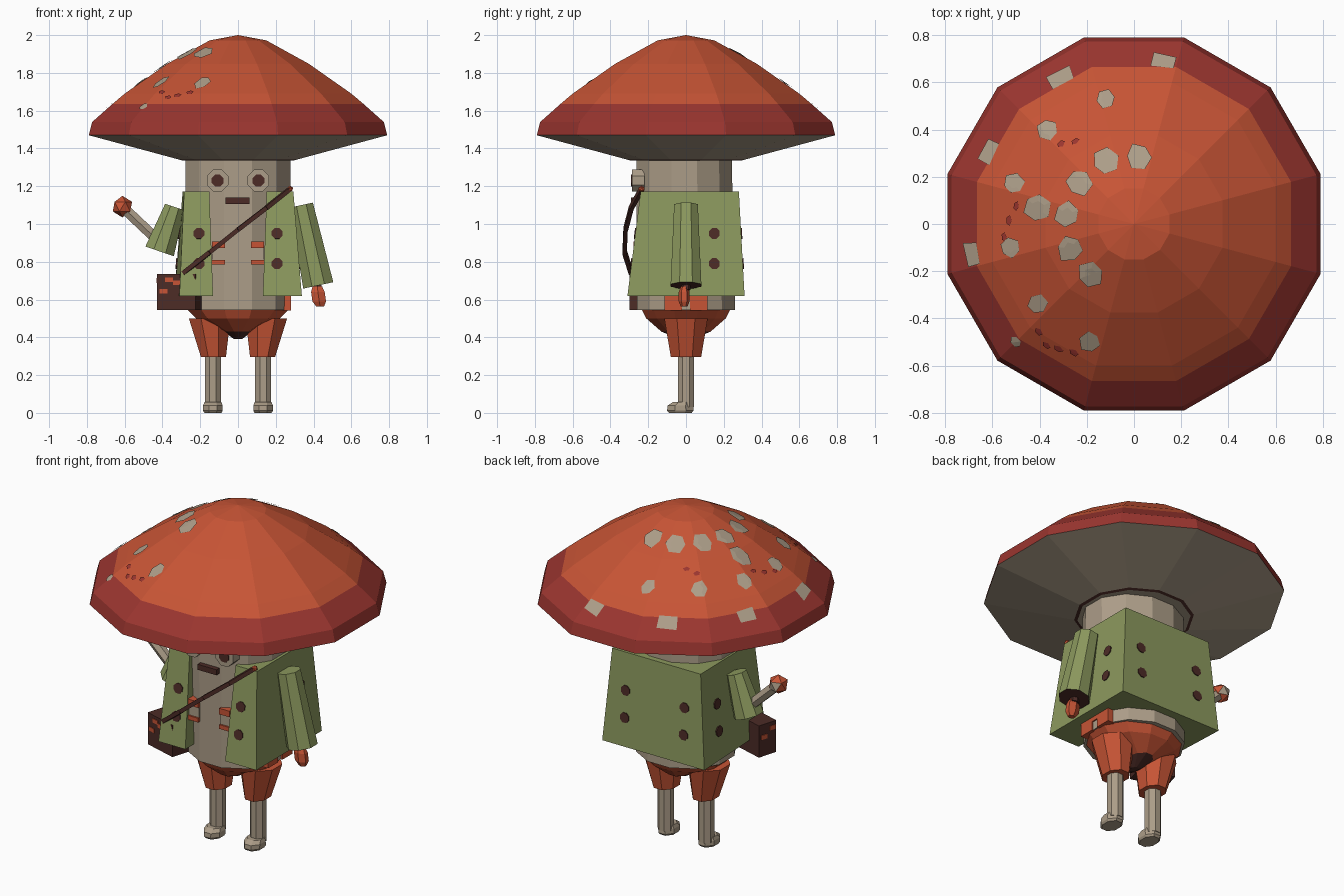
import bpy, bmesh, math, random
from mathutils import Vector, Matrix

random.seed(4)
cube = bpy.data.objects.get("Cube")
if cube:
    bpy.data.objects.remove(cube, do_unlink=True)


def material(name, *srgb):
    rgba = [((c / 255 + 0.055) / 1.055) ** 2.4 for c in srgb] + [1]
    m = bpy.data.materials.new(name)
    m.use_nodes = True
    m.diffuse_color = rgba
    m.node_tree.nodes["Principled BSDF"].inputs["Base Color"].default_value = rgba
    return m


ORANGE = material("burnt orange", 199, 84, 53)
RED = material("deep red", 154, 53, 47)
BEIGE = material("pale beige", 172, 157, 136)
GREEN = material("olive green", 140, 153, 94)
BROWN = material("dark brown", 76, 43, 38)


def finish(name, bm, *mats):
    bmesh.ops.recalc_face_normals(bm, faces=bm.faces)
    me = bpy.data.meshes.new(name)
    bm.to_mesh(me)
    bm.free()
    for m in mats:
        me.materials.append(m)
    ob = bpy.data.objects.new(name, me)
    bpy.context.collection.objects.link(ob)
    return ob


def loft(name, rings, *mats, rule=None):
    """Skin equal-length rings of points, cap both ends; rule(i) colours band i."""
    bm = bmesh.new()
    vs = [[bm.verts.new(p) for p in ring] for ring in rings]
    n = len(vs[0])
    for i in range(len(vs) - 1):
        for j in range(n):
            k = (j + 1) % n
            f = bm.faces.new((vs[i][j], vs[i][k], vs[i + 1][k], vs[i + 1][j]))
            f.material_index = rule(i) if rule else 0
    first, last = bm.faces.new(vs[0][::-1]), bm.faces.new(vs[-1])
    if rule:
        first.material_index, last.material_index = rule(0), rule(len(vs) - 2)
    return finish(name, bm, *mats)


def ring(x, y, z, rx, ry, n):
    """Horizontal polygon measured across its flats."""
    k = 1 / math.cos(math.pi / n)
    angles = [math.tau * (j + 0.5) / n for j in range(n)]
    return [(x + rx * k * math.cos(a), y + ry * k * math.sin(a), z) for a in angles]


def limb(name, a, b, r0, r1, n, mat, end=None):
    """Tapered prism from a to b; end colours the face at b."""
    a, b = Vector(a), Vector(b)
    d = b - a
    place = Matrix.Translation((a + b) / 2) @ d.to_track_quat('Z', 'Y').to_matrix().to_4x4()
    bm = bmesh.new()
    bmesh.ops.create_cone(bm, cap_ends=True, segments=n, radius1=r0, radius2=r1, depth=d.length,
                          matrix=place @ Matrix.Rotation(math.pi / n, 4, 'Z'))
    bm.normal_update()
    for f in bm.faces:
        if end and f.normal.dot(d.normalized()) > 0.95:
            f.material_index = 1
    return finish(name, bm, mat, end or mat)


def box(name, x, y, z, mat):
    bm = bmesh.new()
    mid = [sum(p) / 2 for p in (x, y, z)]
    size = [p[1] - p[0] for p in (x, y, z)]
    bmesh.ops.create_cube(bm, size=1, matrix=Matrix.Translation(mid) @ Matrix.Diagonal(size + [1]))
    return finish(name, bm, mat)


def knob(name, at, size, mat, back=None):
    """Faceted ball; back colours the faces turned to the rear."""
    bm = bmesh.new()
    bmesh.ops.create_icosphere(bm, subdivisions=1, radius=size, matrix=Matrix.Translation(at))
    bm.normal_update()
    for f in bm.faces:
        f.material_index = int(f.normal.y > 0.75)
    return finish(name, bm, mat, back or mat)


# Mushroom cap: twelve-sided, red rim band, pale underside, dark ring at the neck
CAP = [(0.001, 2.0), (0.15, 1.972), (0.375, 1.848), (0.6, 1.69), (0.665, 1.635), (0.772, 1.54), (0.79, 1.47)]
under = [(0.315, 1.342), (0.298, 1.337), (0.24, 1.337)]
loft("cap", [ring(0, 0, z, r, r, 12) for r, z in CAP + under], ORANGE, RED, BEIGE, BROWN,
     rule=lambda i: (0, 0, 0, 0, 1, 1, 2, 3, 2)[i])


def cap_height(x, y):
    a = max(x * math.cos(k * math.pi / 6) + y * math.sin(k * math.pi / 6) for k in range(12))
    for (r0, z0), (r1, z1) in zip(CAP, CAP[1:]):
        if a <= r1:
            return z0 + (z1 - z0) * (a - r0) / (r1 - r0)
    return CAP[-1][1]


def cap_spot(name, x, y, w, h, mat, sides=7):
    """Irregular patch that follows the cap surface, turned towards its centre."""
    bm = bmesh.new()
    turn = math.atan2(y, x)
    shape = [(math.tau * (j + 0.5) / sides, random.uniform(0.9, 1.2)) for j in range(sides)]

    def vert(a, s):
        u, v = s * h * math.cos(a), s * w * math.sin(a)
        px = x + u * math.cos(turn) - v * math.sin(turn)
        py = y + u * math.sin(turn) + v * math.cos(turn)
        return bm.verts.new((px, py, cap_height(px, py) + 0.007))
    mid = vert(0, 0)
    inner = [vert(a, s / 2) for a, s in shape]
    outer = [vert(a, s) for a, s in shape]
    for j in range(sides):
        k = (j + 1) % sides
        bm.faces.new((mid, inner[j], inner[k]))
        bm.faces.new((inner[j], outer[j], outer[k], inner[k]))
    finish(name, bm, mat)


for x, y in [(-.12, .53), (-.365, .4), (-.51, .17), (-.12, .265), (.02, .285), (-.235, .175), (-.41, .07),
             (-.285, .04), (-.525, -.1), (-.27, -.105), (-.185, -.215), (-.41, -.34), (-.185, -.5)]:
    s = 0.053 if math.hypot(x, y) < 0.45 else 0.042
    cap_spot("cap_spot", x, y, s, s, BEIGE, 6)
for x, y in [(.13, .69), (-.31, .62), (-.615, .31), (-.685, -.13)]:
    cap_spot("rim_spot", x, y, 0.066, 0.036, BEIGE, 4)
cap_spot("small_spot", -.5, -.5, 0.027, 0.02, BEIGE, 6)
for x, y in [(-.31, .34), (-.25, .35), (-.5, .075), (-.53, .015), (-.55, -.055), (-.405, -.455), (-.37, -.515),
             (-.32, -.53), (-.255, -.545)]:
    cap_spot("red_fleck", x, y, 0.02, 0.012, RED, 5)

# Body column and face
loft("body", [ring(0, 0, .545, .272, .26, 12), ring(0, -.01, 1.345, .278, .252, 12)], BEIGE)
for s in (-1, 1):
    limb("eye", (s * .108, -.22, 1.23), (s * .108, -.285, 1.23), .062, .062, 8, BEIGE)
    limb("pupil", (s * .108, -.284, 1.23), (s * .108, -.29, 1.23), .034, .034, 8, BROWN)
box("mouth", (-.065, .06), (-.29, -.25), (1.107, 1.14), BROWN)

# Trousers, legs and feet
loft("hips", [ring(0, 0, .548, .268, .235, 12), ring(0, 0, .5, .22, .21, 12),
              ring(0, 0, .43, .075, .13, 12), ring(0, 0, .39, .02, .03, 12)], ORANGE, BROWN,
     rule=lambda i: i // 2)
for s in (-1, 1):
    loft("trouser_leg", [ring(s * .15, 0, .5, .11, .115, 8), ring(s * .13, 0, .295, .066, .08, 8)], ORANGE)
    limb("leg", (s * .133, 0, .03), (s * .133, 0, .32), .046, .046, 8, BEIGE)
    loft("foot", [ring(s * .133, y, z, rx, ry, 8) for y, z, rx, ry in
                  ((-.03, 0, .045, .06), (-.03, .012, .052, .07), (-.03, .038, .052, .068), (-.02, .057, .045, .05))],
         BEIGE)
    # Chest toggles
    x = sorted((s * .07, s * .138))
    box("toggle_top", x, (-.278, -.2), (.872, .908), ORANGE)
    box("toggle_middle", x, (-.268, -.2), (.81, .872), BEIGE)
    box("toggle_bottom", x, (-.278, -.2), (.785, .81), ORANGE)
    # Two halves of the hip buckle on the left side
    box("hip_buckle", (.235, .28), sorted((s * .02, s * .115)), (.542, .625), ORANGE)
box("hip_buckle_bar", (.235, .28), (-.02, .02), (.595, .625), ORANGE)


# Open-fronted coat
def coat_outline(z, w, front, back, gap, right_front):
    return [(right_front, front, z), (-gap, front, z), (-gap, -.1, z), (gap, -.1, z),
            (gap, front, z), (w, front, z), (w, back, z), (-w, back, z)]


loft("coat", [coat_outline(.62, .338, -.31, .31, .132, -.31),
              coat_outline(1.172, .293, -.24, .28, .152, -.285)], GREEN)


def coat_patch(x, y, z, normal):
    p, n = Vector((x, y, z)), Vector(normal).normalized()
    limb("coat_patch", p - n * .004, p + n * .005, .031, .031, 8, BROWN)


for z in (.95, .79):
    t = (z - .62) / .552
    for s in (-1, 1):
        coat_patch(s * .207, -.31 + .07 * t, z, (0, -1, .127))
        coat_patch(s * .195, .31 - .03 * t, z, (0, 1, .055))
        coat_patch(s * (.338 - .045 * t), .15, z, (s, 0, .08))

# Lowered left arm
limb("left_sleeve", (.335, 0, 1.1), (.425, 0, .675), .068, .088, 8, GREEN, BROWN)
limb("left_wrist", (.41, 0, .74), (.424, 0, .65), .025, .025, 6, BROWN)
loft("left_hand", [ring(x, -.01, z, rx, ry, 6) for x, z, rx, ry in
                   ((.42, .668, .026, .015), (.423, .64, .036, .025), (.43, .59, .036, .025), (.435, .562, .02, .015))],
     ORANGE)

# Raised right arm
limb("right_sleeve", (-.335, 0, 1.09), (-.415, 0, .855), .058, .086, 8, GREEN, BROWN)
limb("right_forearm", (-.41, 0, .9), (-.59, 0, 1.07), .032, .032, 6, BEIGE)
knob("right_hand", (-.612, 0, 1.092), .057, ORANGE, BEIGE)

# Shoulder bag with patched sides, built square and then turned to hug the coat
bag = [box("bag", (-.107, .107), (-.06, .06), (.545, .735), BROWN)]
for x, z in [(-.04, .705), (.005, .69), (-.07, .645)]:
    bag.append(box("bag_front_patch", (x - .022, x + .022), (-.064, -.058), (z - .012, z + .012), ORANGE))
for y, z in [(-.035, .7), (.025, .66)]:
    bag.append(box("bag_side_patch", (-.111, -.105), (y - .02, y + .02), (z - .013, z + .013), ORANGE))
for part in bag:
    part.location = (-.31, -.2125, 0)
    part.rotation_euler.z = -.285

# Strap running across the chest
path = [(.275, -.235, 1.185), (.15, -.29, 1.085), (0, -.32, .97), (-.15, -.325, .85), (-.29, -.29, .74)]
for a, b in zip(path, path[1:]):
    limb("bag_strap", a, b, .016, .016, 4, BROWN)
knob("strap_stud", path[0], .018, ORANGE)
